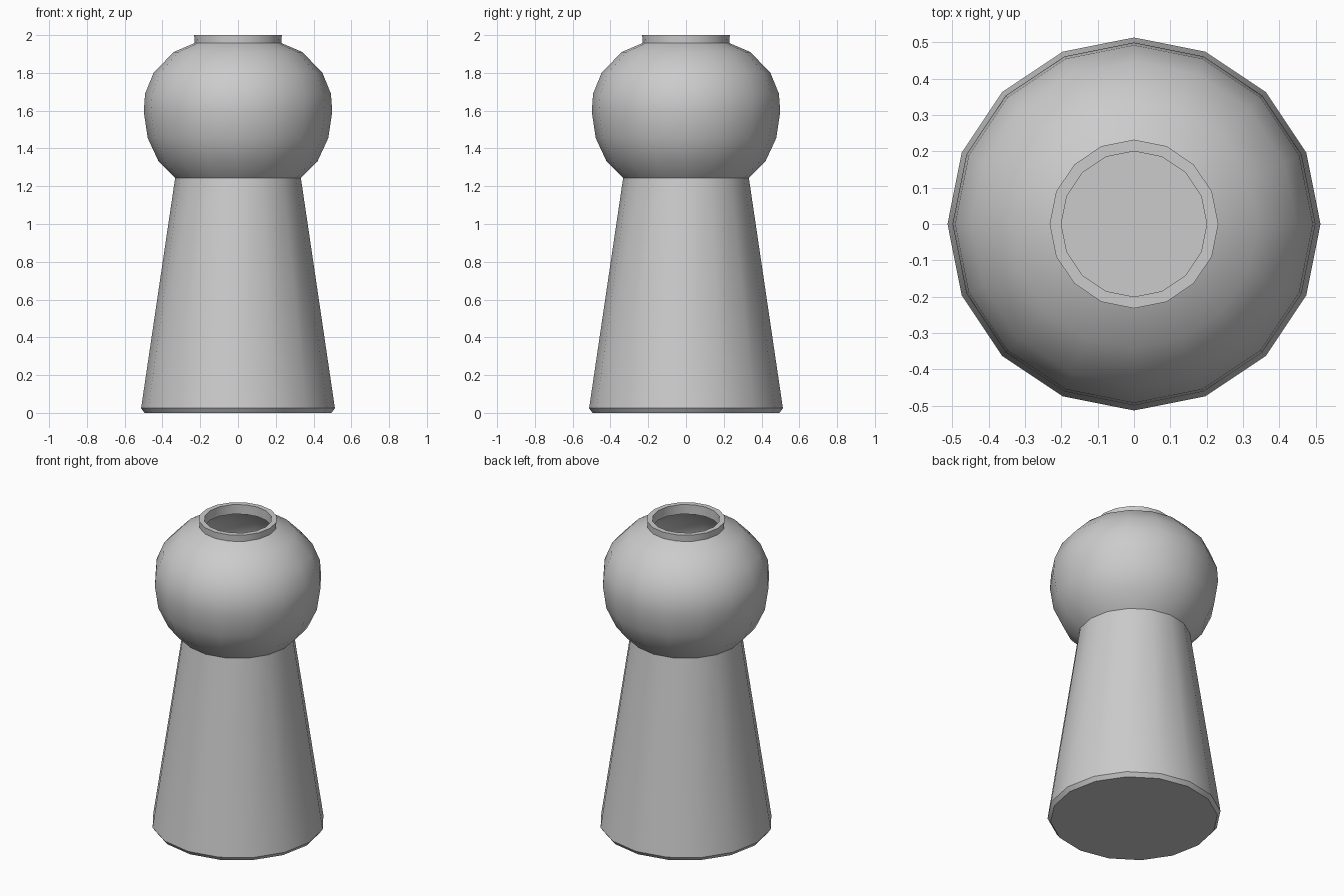
import bpy, bmesh, math

if "Cube" in bpy.data.objects:
    bpy.data.objects.remove(bpy.data.objects["Cube"])

SIDES = 16

# outer wall from base centre up to the rim, as (radius, height)
outer = [(0, 0), (0.495, 0), (0.513, 0.025), (0.333, 1.243), (0.42, 1.33),
         (0.478, 1.455), (0.499, 1.595), (0.492, 1.69), (0.447, 1.80),
         (0.341, 1.91), (0.23, 1.958), (0.232, 2.0)]
# inner wall from the rim back down to the floor of the cavity
inner = [(0.20, 2.0), (0.20, 1.938), (0.325, 1.883), (0.422, 1.782),
         (0.463, 1.68), (0.469, 1.595), (0.45, 1.468), (0.397, 1.35),
         (0.302, 1.25), (0.48, 0.03), (0, 0.03)]


def lathe(name, profile):
    bm = bmesh.new()
    verts = [bm.verts.new((r, 0, z)) for r, z in profile]
    edges = [bm.edges.new(pair) for pair in zip(verts, verts[1:])]
    bmesh.ops.spin(bm, geom=verts + edges, cent=(0, 0, 0), axis=(0, 0, 1),
                   angle=math.tau, steps=SIDES, use_duplicate=False)
    bmesh.ops.remove_doubles(bm, verts=bm.verts, dist=0.0005)
    bmesh.ops.recalc_face_normals(bm, faces=bm.faces)
    mesh = bpy.data.meshes.new(name)
    bm.to_mesh(mesh)
    bm.free()
    obj = bpy.data.objects.new(name, mesh)
    bpy.context.collection.objects.link(obj)
    return obj


# hollow vase: tapered foot, round bulb and short collar
vase = lathe("vase", outer + inner)
bpy.context.view_layer.objects.active = vase
vase.select_set(True)
bpy.ops.object.shade_smooth_by_angle(angle=math.radians(38))
